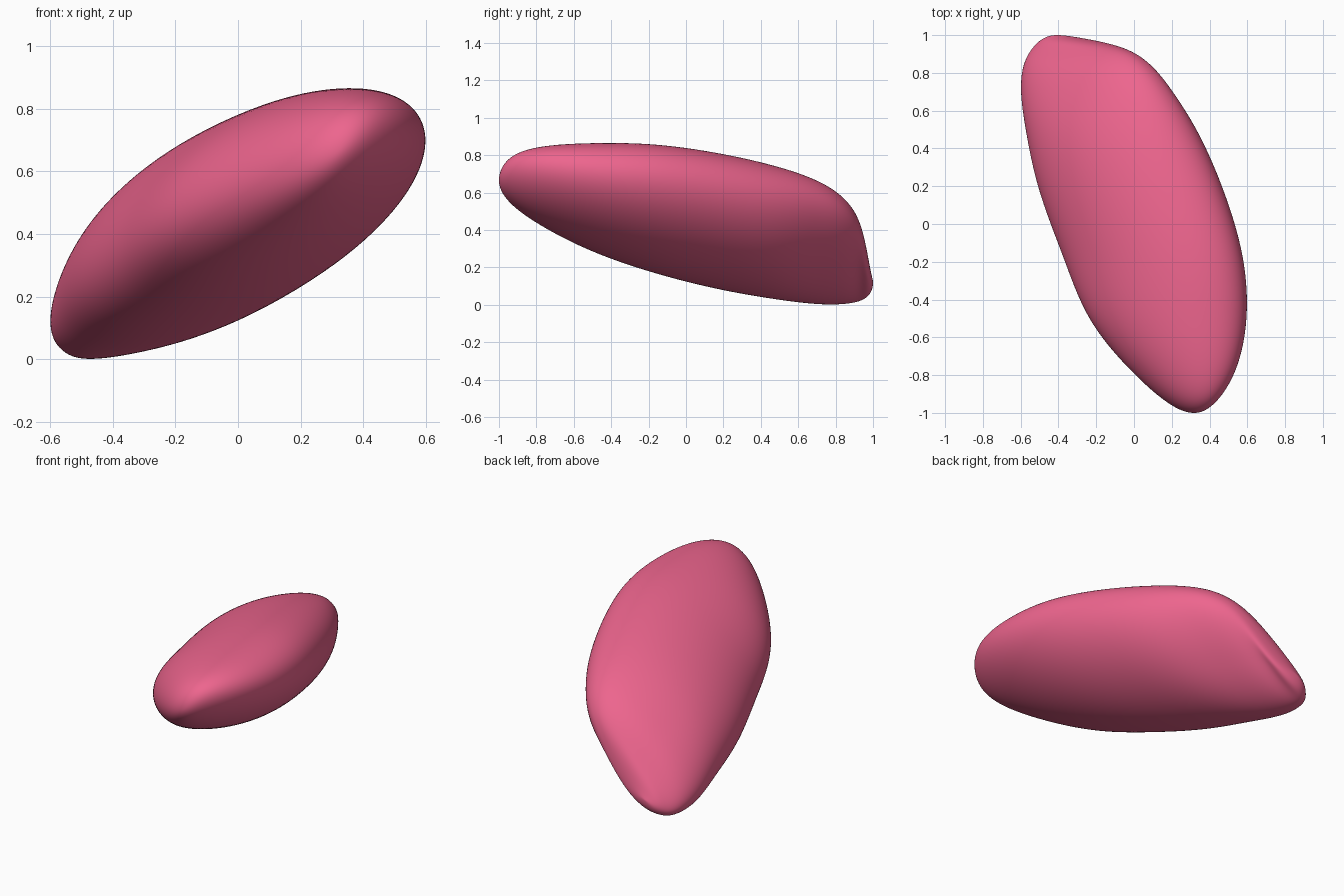
import bpy, bmesh, math

if "Cube" in bpy.data.objects:
    bpy.data.objects.remove(bpy.data.objects["Cube"])

# Cross-sections along y (y = -cos(angle)): angle, x min, x max, z min, z max, tilt
SECTIONS = [
    (0, .32, .32, .665, .665, .45),
    (20, .17, .435, .545, .785, .45),
    (40, -.025, .54, .419, .846, .45),
    (60, -.235, .595, .286, .864, .45),
    (80, -.375, .575, .172, .857, .46),
    (100, -.50, .475, .084, .810, .47),
    (120, -.573, .33, .027, .735, .52),
    (135, -.598, .20, .004, .660, .65),
    (150, -.575, .06, .007, .545, .78),
    (160, -.53, -.08, .025, .405, .83),
    (170, -.475, -.28, .062, .195, .65),
    (180, -.41, -.41, .12, .12, .45),
]


def natural_spline(xs, ys):
    """Return a function for the natural cubic spline through the points."""
    n = len(xs)
    h = [xs[i + 1] - xs[i] for i in range(n - 1)]
    m, c, d = [0.0] * n, [0.0] * n, [0.0] * n
    for i in range(1, n - 1):
        rhs = 6 * ((ys[i + 1] - ys[i]) / h[i] - (ys[i] - ys[i - 1]) / h[i - 1])
        w = 2 * (h[i - 1] + h[i]) - h[i - 1] * c[i - 1]
        c[i] = h[i] / w
        d[i] = (rhs - h[i - 1] * d[i - 1]) / w
    for i in range(n - 2, 0, -1):
        m[i] = d[i] - c[i] * m[i + 1]

    def f(x):
        i = max(k for k in range(n - 1) if xs[k] <= x)
        a, b, g = xs[i + 1] - x, x - xs[i], h[i]
        return ((m[i] * a ** 3 + m[i + 1] * b ** 3) / (6 * g)
                + (ys[i] / g - m[i] * g / 6) * a + (ys[i + 1] / g - m[i + 1] * g / 6) * b)
    return f


def power(v, p):
    return math.copysign(abs(v) ** p, v)


cols = list(zip(*SECTIONS))
curves = [natural_spline(cols[0], col) for col in cols[1:]]
RINGS, SEGS = 120, 112

# Pebble body: loft of tilted rounded sections
bm = bmesh.new()
rings = []
for r in range(1, RINGS):
    ang = 180 * r / RINGS
    x0, x1, z0, z1, rho = [f(ang) for f in curves]
    y = -math.cos(math.radians(ang))
    n = 2 + 0.8 * max(0, rho - 0.47)
    q = n / (n - 1)
    k = math.sqrt((1 - rho) / (1 + rho))
    norm = (1 + k ** q) ** (1 / q)
    ring = []
    for s in range(SEGS):
        t = 2 * math.pi * s / SEGS
        u = power(math.cos(t), 2 / n) / norm
        v = power(math.sin(t), 2 / n) * k / norm
        ring.append(bm.verts.new(((x0 + x1) / 2 + (x1 - x0) / 2 * (u + v), y,
                                  (z0 + z1) / 2 + (z1 - z0) / 2 * (u - v))))
    rings.append(ring)

for a, b in zip(rings, rings[1:]):
    for s in range(SEGS):
        e = (s + 1) % SEGS
        bm.faces.new((a[s], a[e], b[e], b[s]))

# Close both ends
for ring, row, y in ((rings[0], SECTIONS[0], -1), (rings[-1], SECTIONS[-1], 1)):
    tip = bm.verts.new((row[1], y, row[3]))
    for s in range(SEGS):
        bm.faces.new((ring[s], ring[(s + 1) % SEGS], tip))

bmesh.ops.recalc_face_normals(bm, faces=bm.faces[:])
for f in bm.faces:
    f.smooth = True
mesh = bpy.data.meshes.new("pebble")
bm.to_mesh(mesh)
bm.free()
obj = bpy.data.objects.new("pebble", mesh)
bpy.context.collection.objects.link(obj)

mat = bpy.data.materials.new("pink")
mat.diffuse_color = (0.85, 0.13, 0.27, 1)
mat.use_nodes = True
mat.node_tree.nodes["Principled BSDF"].inputs["Base Color"].default_value = mat.diffuse_color
mesh.materials.append(mat)
